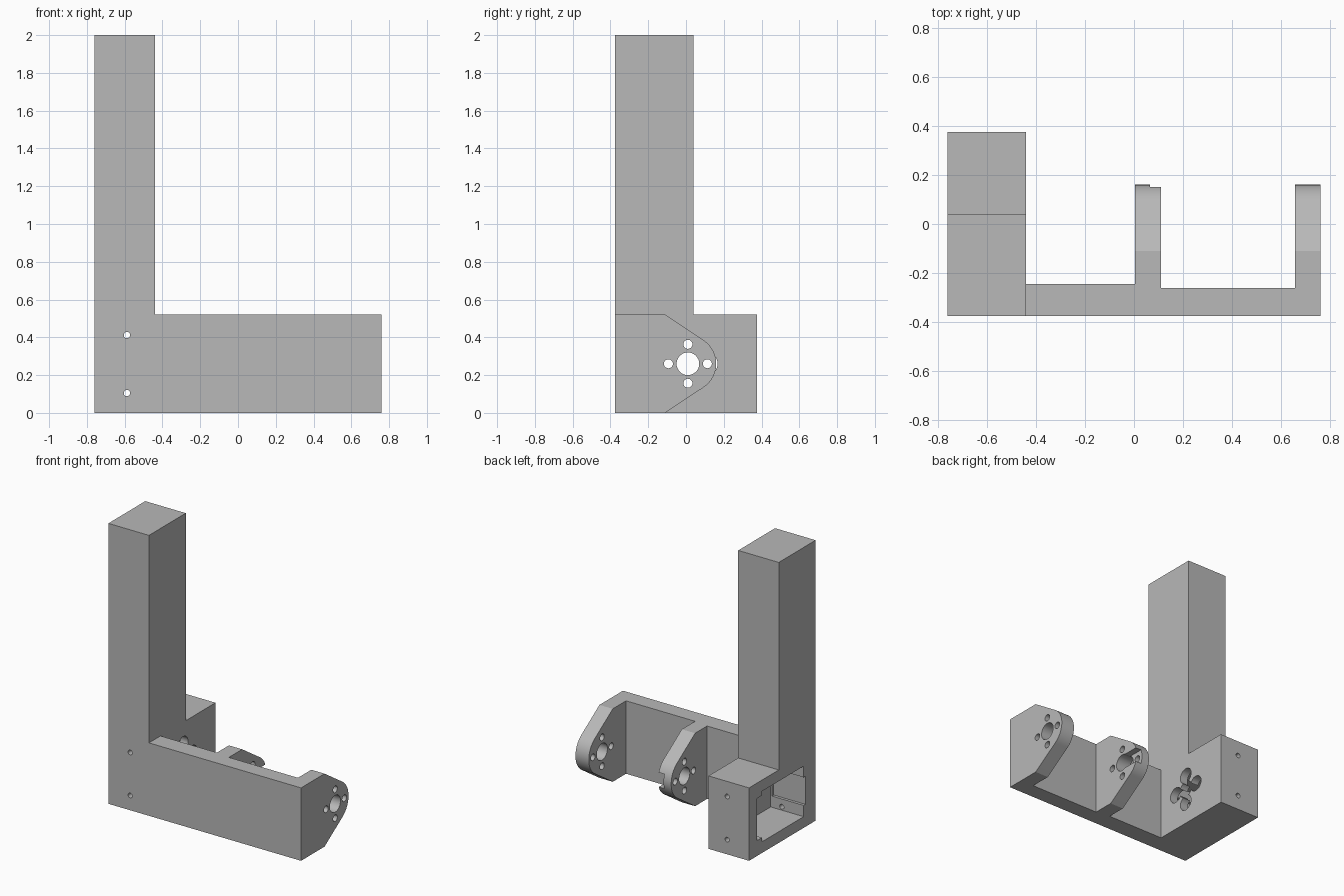
import bpy, math
from mathutils import Matrix, Vector

if "Cube" in bpy.data.objects:
    bpy.data.objects.remove(bpy.data.objects["Cube"])

grey = bpy.data.materials.new("plain_grey")
grey.use_nodes = True
grey.diffuse_color = (0.48, 0.48, 0.48, 1)
grey.node_tree.nodes["Principled BSDF"].inputs["Base Color"].default_value = grey.diffuse_color

PIVOT_Y, PIVOT_Z = 0.01, 0.26
HEIGHT = 0.52
FRONT = -0.375


def extrude(name, points, axis, low, high):
    """Prism from a 2D outline: 'x' takes (y, z) points, 'y' takes (x, z), 'z' takes (x, y)."""
    def place(a, b, c):
        return {"x": (c, a, b), "y": (a, c, b), "z": (a, b, c)}[axis]
    n = len(points)
    verts = [place(a, b, c) for c in (low, high) for a, b in points]
    faces = [list(range(n))[::-1], list(range(n, 2 * n))]
    faces += [(i, (i + 1) % n, (i + 1) % n + n, i + n) for i in range(n)]
    if axis == "y":
        faces = [tuple(f)[::-1] for f in faces]
    mesh = bpy.data.meshes.new(name)
    mesh.from_pydata(verts, [], faces)
    mesh.materials.append(grey)
    obj = bpy.data.objects.new(name, mesh)
    bpy.context.collection.objects.link(obj)
    return obj


def box(name, x, y, z):
    return extrude(name, [(y[0], z[0]), (y[1], z[0]), (y[1], z[1]), (y[0], z[1])], "x", *x)


def rod(name, axis, a, b, radius, low, high, sides=32):
    ring = [(a + radius * math.cos(t), b + radius * math.sin(t))
            for t in (2 * math.pi * i / sides for i in range(sides))]
    return extrude(name, ring, axis, low, high)


def combine(target, tool, operation="DIFFERENCE"):
    """Apply a boolean and throw the tool away."""
    mod = target.modifiers.new("cut", "BOOLEAN")
    mod.operation, mod.object, mod.solver = operation, tool, "EXACT"
    bpy.context.view_layer.update()
    graph = bpy.context.evaluated_depsgraph_get()
    result = bpy.data.meshes.new_from_object(target.evaluated_get(graph))
    target.modifiers.clear()
    target.data = result
    bpy.data.objects.remove(tool)


# Post with the wide housing at its foot
bracket = extrude("bracket", [(FRONT, 0), (0.375, 0), (0.375, HEIGHT), (0.04, HEIGHT),
                              (0.04, 2), (FRONT, 2)], "x", -0.76, -0.44)

# Arm with two lugs, seen in plan, then trimmed to the rounded lug outline
arm = extrude("arm", [(-0.5, FRONT), (0.76, FRONT), (0.76, 0.3), (0.655, 0.3), (0.655, -0.26),
                      (0.11, -0.26), (0.11, 0.3), (0.005, 0.3), (0.005, -0.245),
                      (-0.5, -0.245)], "z", 0, HEIGHT)
tangent = math.radians(56.6)
outline = [(-0.6, -0.0), (-0.11, 0)]
outline += [(PIVOT_Y + 0.15 * math.cos(t), PIVOT_Z + 0.15 * math.sin(t))
            for t in (tangent * (i / 12 - 1) for i in range(25))]
outline += [(-0.11, HEIGHT), (-0.6, HEIGHT)]
combine(arm, extrude("lug_outline", outline, "x", -0.7, 1), "INTERSECT")

# Pivot bore and four screw holes through both lugs
offsets = [(0.103, 0), (-0.103, 0), (0, 0.103), (0, -0.103)]
combine(arm, rod("pivot_bore", "x", PIVOT_Y, PIVOT_Z, 0.06, -0.1, 0.9))
for dy, dz in offsets:
    combine(arm, rod("lug_hole", "x", PIVOT_Y + dy, PIVOT_Z + dz, 0.024, -0.1, 0.9, 20))

# Slot on the inner lug, open at its tip
combine(arm, box("lug_slot", (0.065, 0.2), (PIVOT_Y, 0.3), (PIVOT_Z - 0.052, PIVOT_Z + 0.052)))

# Pocket in the housing, with side recesses
combine(bracket, box("pocket", (-0.9, -0.5), (-0.24, 0.23), (0.08, 0.44)))
combine(bracket, box("back_recess", (-0.9, -0.51), (0.2, 0.285), (0.11, 0.41)))
combine(bracket, box("front_recess", (-0.9, -0.51), (-0.26, -0.2), (0.16, 0.36)))

# Four-lobed opening from the pocket towards the lugs
combine(bracket, rod("hub_opening", "x", PIVOT_Y, PIVOT_Z, 0.06, -0.6, -0.3))
for dy, dz in offsets:
    combine(bracket, rod("lobe", "x", PIVOT_Y + dy, PIVOT_Z + dz, 0.055, -0.6, -0.3))

# Join arm and post, then drill the screw holes from front to back
combine(bracket, arm, "UNION")
for z in (0.105, 0.412):
    combine(bracket, rod("screw_hole", "y", -0.588, z, 0.017, -0.5, 0.5, 20))

# Smooth the bores, keep the corners sharp
bpy.ops.object.select_all(action="DESELECT")
bracket.select_set(True)
bpy.context.view_layer.objects.active = bracket
bpy.ops.object.shade_smooth_by_angle(angle=math.radians(25))
